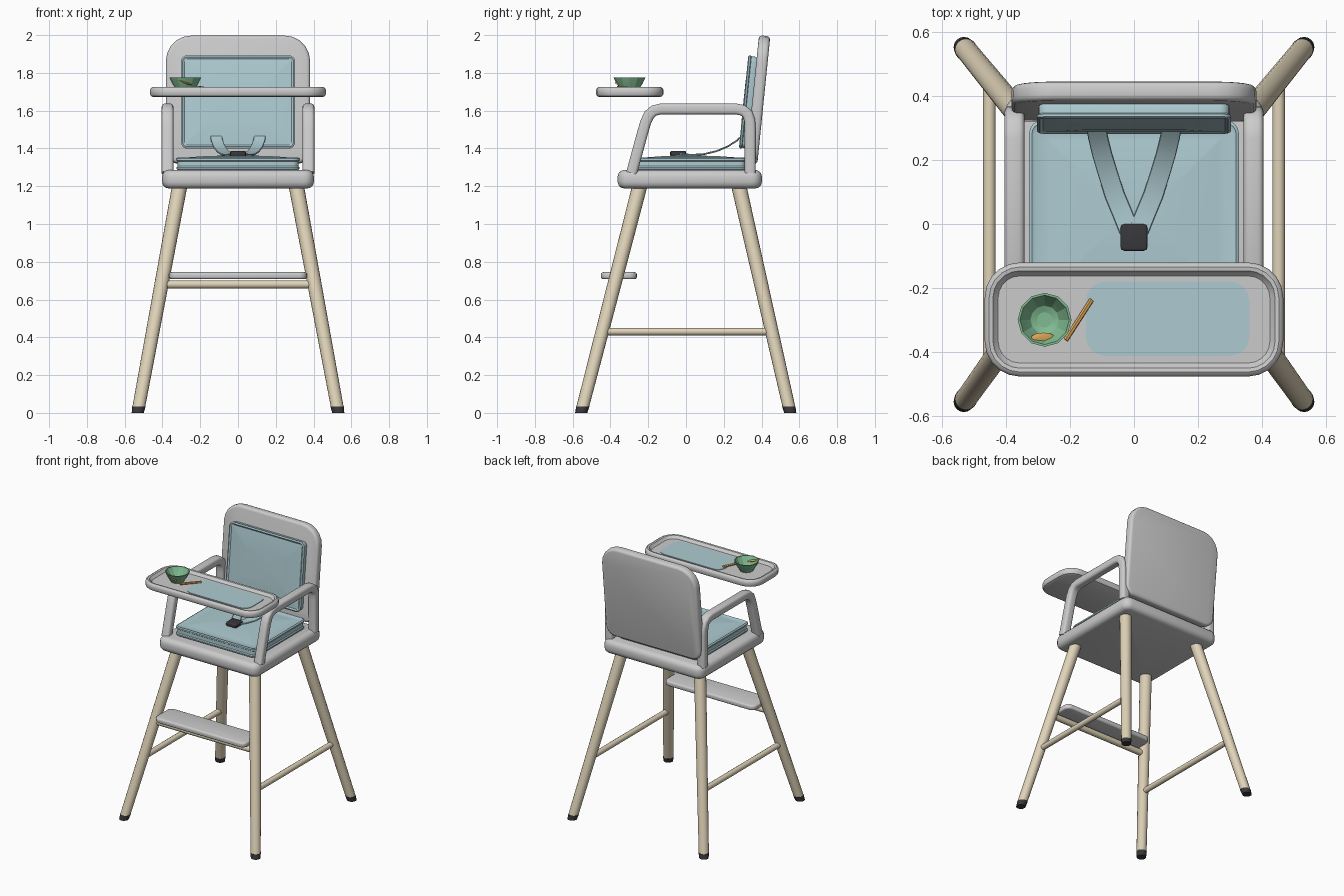
import bpy, bmesh, math
from mathutils import Matrix, Vector

if "Cube" in bpy.data.objects:
    bpy.data.objects.remove(bpy.data.objects["Cube"])


def material(name, rgb):
    m = bpy.data.materials.new(name)
    m.diffuse_color = (*rgb, 1)
    m.use_nodes = True
    m.node_tree.nodes["Principled BSDF"].inputs["Base Color"].default_value = m.diffuse_color
    return m


WOOD = material("wood", (0.74, 0.65, 0.48))
BLUE = material("blue_fabric", (0.42, 0.60, 0.64))
GREEN = material("green", (0.22, 0.50, 0.29))
ORANGE = material("orange", (0.75, 0.40, 0.10))
BLACK = material("black", (0.04, 0.04, 0.045))


def finish(name, bm, mat=None, angle=35):
    bmesh.ops.remove_doubles(bm, verts=bm.verts, dist=1e-5)
    bmesh.ops.recalc_face_normals(bm, faces=bm.faces)
    me = bpy.data.meshes.new(name)
    bm.to_mesh(me)
    bm.free()
    ob = bpy.data.objects.new(name, me)
    bpy.context.collection.objects.link(ob)
    if mat:
        me.materials.append(mat)
    bpy.ops.object.select_all(action='DESELECT')
    ob.select_set(True)
    bpy.context.view_layer.objects.active = ob
    bpy.ops.object.shade_smooth_by_angle(angle=math.radians(angle))
    return ob


def loft(bm, rings):
    """Join equal closed rings of points and cap both ends."""
    rings = [[bm.verts.new(p) for p in r] for r in rings]
    n = len(rings[0])
    for a, b in zip(rings, rings[1:]):
        for i in range(n):
            j = (i + 1) % n
            bm.faces.new((a[i], a[j], b[j], b[i]))
    bm.faces.new(rings[0][::-1])
    bm.faces.new(rings[-1])


def rounded_rect(hx, hy, r_low, r_high, seg):
    pts = []
    for k, (sx, sy) in enumerate(((1, 1), (-1, 1), (-1, -1), (1, -1))):
        r = r_high if sy > 0 else r_low
        for i in range(seg + 1):
            a = math.pi / 2 * (k + i / seg)
            pts.append((sx * (hx - r) + r * math.cos(a), sy * (hy - r) + r * math.sin(a)))
    return pts


def slab(name, place, hx, hy, r, layers, mat=None, seg=4, angle=35):
    """Rounded rectangle stacked through (inset, height) layers."""
    low, high = r if isinstance(r, tuple) else (r, r)
    rings = []
    for inset, z in layers:
        pts = rounded_rect(hx - inset, hy - inset, max(low - inset, 0.004), max(high - inset, 0.004), seg)
        rings.append([place @ Vector((x, y, z)) for x, y in pts])
    bm = bmesh.new()
    loft(bm, rings)
    return finish(name, bm, mat, angle)


def soft(z0, z1, b):
    """Layers for a slab with rounded edges of radius b."""
    arc = [(b * (1 - math.sin(t)), b * (1 - math.cos(t))) for t in (0, math.pi / 6, math.pi / 3, math.pi / 2)]
    return [(i, z0 + h) for i, h in arc] + [(i, z1 - h) for i, h in reversed(arc)]


def rod(name, a, b, ra, rb, mat, n=16, level=False):
    """Round bar from a to b; level keeps its end faces horizontal."""
    a, b = Vector(a), Vector(b)
    d = b - a
    u, v = Vector((1, 0, 0)), Vector((0, 1, 0))
    if not level:
        u = d.orthogonal().normalized()
        v = d.normalized().cross(u)
    angles = [2 * math.pi * i / n for i in range(n)]
    bm = bmesh.new()
    loft(bm, [[c + r * (math.cos(t) * u + math.sin(t) * v) for t in angles] for c, r in ((a, ra), (b, rb))])
    return finish(name, bm, mat)


def sweep(name, path, profile, side, mat=None):
    path = [Vector(p) for p in path]
    rings = []
    for i, p in enumerate(path):
        t = (path[min(i + 1, len(path) - 1)] - path[max(i - 1, 0)]).normalized()
        s = (Vector(side) - t * t.dot(Vector(side))).normalized()
        nrm = s.cross(t)
        rings.append([p + s * x + nrm * y for x, y in profile])
    bm = bmesh.new()
    loft(bm, rings)
    return finish(name, bm, mat)


at = lambda x, y, z=0: Matrix.Translation((x, y, z))


# Splayed legs with dark foot caps
def leg_point(sx, sy, z):
    t = z / 1.2
    y = -0.555 + 0.31 * t if sy < 0 else 0.552 - 0.272 * t
    return Vector((sx * (0.531 - 0.222 * t), y, z))


for sy, end in ((-1, "front"), (1, "back")):
    for sx, hand in ((-1, "left"), (1, "right")):
        rod(f"{end}_leg_{hand}", leg_point(sx, sy, 0.03), leg_point(sx, sy, 1.22), 0.034, 0.041, WOOD, level=True)
        rod(f"{end}_foot_{hand}", leg_point(sx, sy, 0), leg_point(sx, sy, 0.035), 0.032, 0.0355, BLACK, level=True)

# Rails between the legs, and the footrest
for sx, hand in ((-1, "left"), (1, "right")):
    rod(f"side_rail_{hand}", leg_point(sx, -1, 0.43), leg_point(sx, 1, 0.43), 0.02, 0.02, WOOD, 12)
rod("front_rail", leg_point(-1, -1, 0.68), leg_point(1, -1, 0.68), 0.022, 0.022, WOOD, 12)
slab("footrest", at(0, -0.355), 0.365, 0.095, 0.04, soft(0.708, 0.745, 0.012))

# Seat and its piped cushion
slab("seat", at(0, 0.02), 0.402, 0.382, 0.055, soft(1.188, 1.286, 0.035))
slab("seat_cushion", at(0, 0.025), 0.322, 0.293, 0.035,
     [(0.008, 1.28), (-0.004, 1.292), (-0.004, 1.300), (0.002, 1.306), (0.002, 1.332), (-0.005, 1.337),
      (-0.005, 1.347), (0.004, 1.352), (0.014, 1.347), (0.06, 1.353), (0.14, 1.359), (0.23, 1.362)], BLUE)

# Tilted backrest and its cushion
tilt = Matrix.Rotation(math.radians(90 - 5.8), 4, 'X')
slab("backrest", at(0, 0.382, 1.658) @ tilt, 0.382, 0.34, (0.07, 0.135), soft(-0.03, 0.03, 0.018), seg=5)
slab("back_cushion", at(0, 0.328, 1.645) @ tilt, 0.298, 0.243, 0.03,
     [(0.004, -0.024), (0, -0.015), (0, 0.006), (-0.005, 0.01), (-0.005, 0.018), (0.004, 0.023),
      (0.014, 0.017), (0.06, 0.021), (0.14, 0.024)], BLUE)

# Bent armrests
arm = [(-0.288, 1.27), (-0.228, 1.49), (-0.213, 1.54), (-0.195, 1.578), (-0.17, 1.600), (-0.135, 1.609),
       (0.265, 1.609), (0.300, 1.602), (0.325, 1.583), (0.337, 1.55), (0.340, 1.51), (0.340, 1.27)]
bar = rounded_rect(0.031, 0.029, 0.017, 0.017, 3)
for sx, hand in ((-1, "left"), (1, "right")):
    sweep(f"armrest_{hand}", [(sx * 0.373, y, z) for y, z in arm], bar, (1, 0, 0))

# Harness straps and buckle
strap = [(0.118, 0.305, 1.475), (0.112, 0.27, 1.442), (0.10, 0.22, 1.41), (0.082, 0.16, 1.385),
         (0.06, 0.09, 1.369), (0.035, 0.03, 1.366), (0.015, -0.02, 1.370)]
for sx, hand in ((-1, "left"), (1, "right")):
    sweep(f"harness_strap_{hand}", [(sx * x, y, z) for x, y, z in strap],
          rounded_rect(0.031, 0.004, 0.002, 0.002, 1), (1, 0, 0), BLUE)
slab("buckle", at(0, -0.042), 0.042, 0.042, 0.012, soft(1.357, 1.386, 0.007), BLACK, seg=2)

# Tray with raised rim, and its mat
slab("tray", at(0, -0.298), 0.466, 0.178, 0.11,
     [(0.018, 1.672), (0.006, 1.677), (0, 1.687), (0, 1.710), (0.005, 1.720), (0.014, 1.725),
      (0.026, 1.723), (0.034, 1.712), (0.042, 1.704)], seg=5)
slab("tray_mat", at(0.105, -0.296), 0.255, 0.116, 0.06, [(0, 1.70), (0, 1.708)], BLUE)

# Faceted bowl and spoon
slab("bowl", at(-0.279, -0.299), 0.084, 0.084, 0.084,
     [(0.04, 1.703), (0.033, 1.715), (0.014, 1.745), (0, 1.775), (0.007, 1.775), (0.022, 1.747),
      (0.04, 1.722), (0.06, 1.714)], GREEN, seg=3, angle=20)
rod("spoon_handle", (-0.132, -0.236, 1.712), (-0.213, -0.362, 1.724), 0.008, 0.008, ORANGE, 6)
bm = bmesh.new()
bmesh.ops.create_uvsphere(bm, u_segments=12, v_segments=6, radius=1,
                          matrix=at(-0.283, -0.357, 1.75) @ Matrix.Rotation(math.radians(20), 4, 'Y')
                          @ Matrix.Diagonal((0.042, 0.018, 0.006, 1)))
finish("spoon_bowl", bm, ORANGE)
